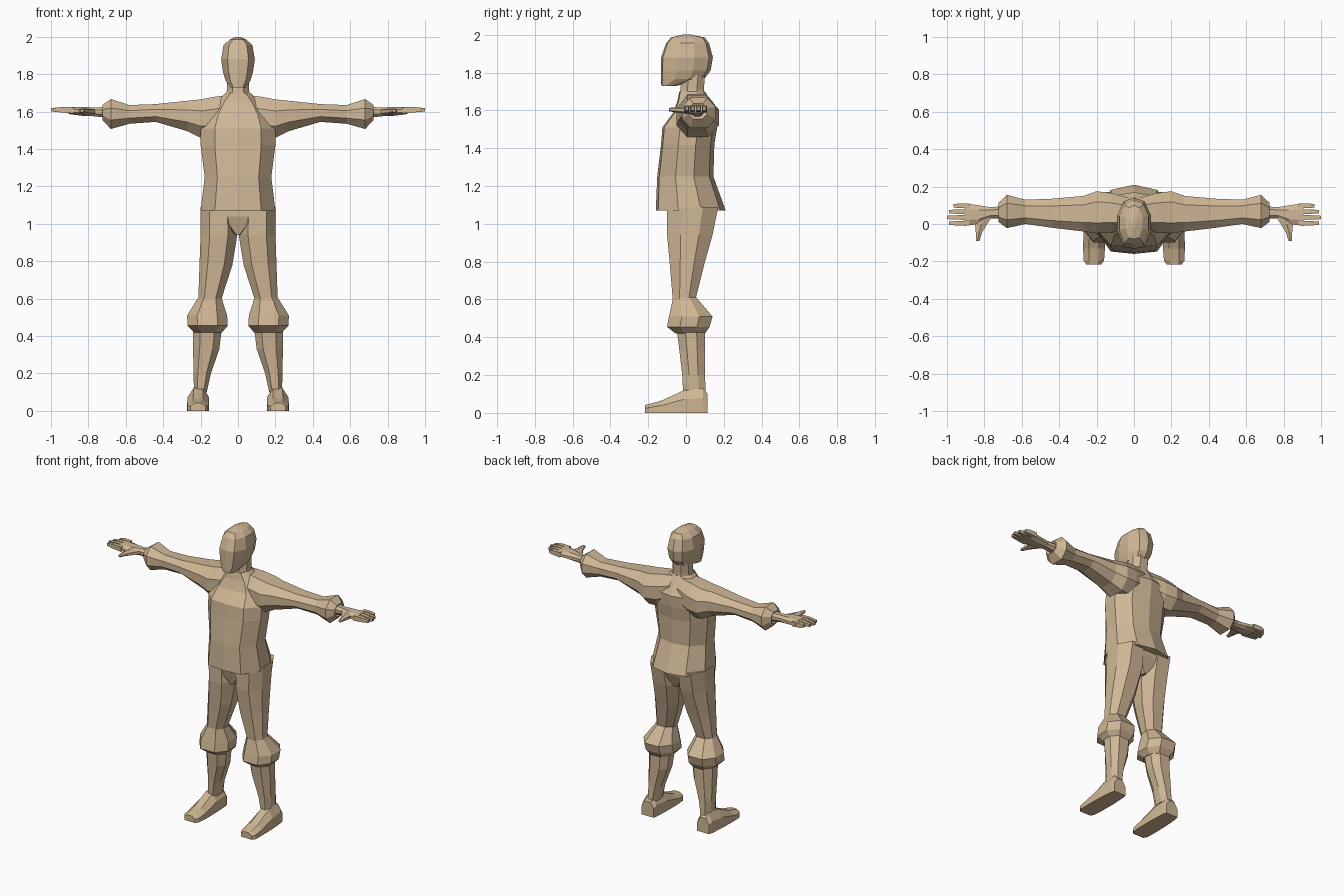
import bpy, bmesh
from mathutils import Vector

tan = bpy.data.materials.new("warm_tan")
tan.diffuse_color = (0.63, 0.475, 0.305, 1)

# Unit cross-sections (u, v in -1..1)
OCT = [(-.5, -1), (.5, -1), (1, -.4), (1, .4), (.5, 1), (-.5, 1), (-1, .4), (-1, -.4)]
BODY = [(-.62, -.93), (0, -1), (.62, -.93), (1, -.35), (1, .3), (.62, .85), (0, 1),
        (-.62, .85), (-1, .3), (-1, -.35)]
HEX = [(0, -1), (1, -.5), (1, .5), (0, 1), (-1, .5), (-1, -.5)]
SOLE = [(-1, -1), (1, -1), (1, .2), (.45, 1), (-.45, 1), (-1, .2)]
BOX = [(-1, -1), (1, -1), (1, 1), (-1, 1)]
ORDER = {"x": lambda t, u, v: (t, u, v),
         "y": lambda t, u, v: (u, t, v),
         "z": lambda t, u, v: (u, v, t)}


def loft(name, axis, shape, sections, mirror=False):
    """Skin a shape through sections (t, u_min, u_max, v_min, v_max) along an axis."""
    bm = bmesh.new()
    rings = []
    for t, u0, u1, v0, v1 in sections:
        rings.append([bm.verts.new(ORDER[axis](t, (u0 + u1) / 2 + a * (u1 - u0) / 2,
                                               (v0 + v1) / 2 + b * (v1 - v0) / 2))
                      for a, b in shape])
    n = len(shape)
    for r, s in zip(rings, rings[1:]):
        for i in range(n):
            j = (i + 1) % n
            bm.faces.new((r[i], r[j], s[j], s[i]))
    bm.faces.new(rings[0])
    bm.faces.new(rings[-1])
    bmesh.ops.recalc_face_normals(bm, faces=bm.faces[:])
    me = bpy.data.meshes.new(name)
    bm.to_mesh(me)
    bm.free()
    me.materials.append(tan)
    ob = bpy.data.objects.new(name, me)
    bpy.context.collection.objects.link(ob)
    if mirror:
        ob.modifiers.new("mirror", "MIRROR")
    return ob


def sym(rows):
    """Sections symmetric in x: (z, half_width, y_front, y_back)."""
    return [(z, -w, w, f, b) for z, w, f, b in rows]


# Tunic body, neck and head
loft("tunic", "z", BODY, sym([
    (1.07, .20, -.16, .21), (1.25, .178, -.152, .145), (1.42, .20, -.132, .15),
    (1.51, .20, -.125, .165), (1.585, .17, -.07, .17), (1.65, .12, -.045, .13),
    (1.70, .066, -.035, .10)]))
loft("neck", "z", OCT, sym([(1.66, .07, -.035, .10), (1.71, .06, -.03, .095),
                            (1.80, .06, -.02, .10)]))
loft("head", "z", BODY, sym([
    (1.73, .042, -.13, -.05), (1.765, .066, -.133, .095), (1.81, .08, -.133, .13),
    (1.88, .09, -.132, .142), (1.955, .077, -.105, .122), (1.985, .045, -.08, .10),
    (2.0, .01, -.02, .03)]))

# Pelvis wedge between the legs
loft("pelvis", "z", OCT, sym([(1.10, .19, -.10, .16), (1.04, .16, -.10, .155),
                              (.94, .015, -.07, .11)]))

# Sleeves with flared cuffs
loft("sleeve", "x", OCT, [
    (.03, -.03, .14, 1.50, 1.69), (.12, -.045, .165, 1.46, 1.68),
    (.20, -.05, .175, 1.46, 1.665), (.27, -.04, .15, 1.495, 1.658),
    (.44, -.02, .135, 1.545, 1.64), (.58, 0, .13, 1.535, 1.635),
    (.68, -.022, .156, 1.507, 1.667), (.725, .012, .112, 1.555, 1.635),
    (.715, .03, .095, 1.57, 1.62)], True)

# Hands: palm, four fingers, thumb
loft("palm", "x", OCT, [
    (.70, .03, .095, 1.567, 1.625), (.77, .03, .09, 1.575, 1.622),
    (.83, .0, .10, 1.577, 1.625), (.905, -.01, .11, 1.587, 1.625)], True)
for i, tip in enumerate((.99, 1.0, .99, .965)):
    y = .004 + i * .031
    loft("finger", "x", BOX, [
        (.88, y - .013, y + .013, 1.59, 1.623), (.94, y - .012, y + .012, 1.595, 1.625),
        (tip, y - .009, y + .009, 1.601, 1.618)], True)
loft("thumb", "y", HEX, [
    (.06, .745, .83, 1.577, 1.62), (.0, .785, .85, 1.582, 1.62),
    (-.045, .812, .846, 1.588, 1.618), (-.09, .826, .844, 1.595, 1.613)], True)

# Trouser legs with baggy gathers at the knee
loft("thigh", "z", OCT, [
    (1.09, .01, .20, -.10, .17), (.94, .004, .20, -.10, .14),
    (.78, .03, .206, -.085, .095), (.60, .088, .212, -.07, .05)], True)
loft("knee_gather", "z", OCT, [
    (.61, .09, .21, -.068, .055), (.51, .058, .272, -.09, .14),
    (.455, .055, .27, -.10, .125), (.42, .085, .235, -.055, .10)], True)
loft("shin", "z", OCT, [
    (.45, .085, .24, -.05, .10), (.33, .10, .24, -.035, .10),
    (.20, .145, .238, -.02, .10), (.10, .167, .235, -.015, .105)], True)

# Shoes
loft("shoe", "y", SOLE, [
    (.115, .165, .255, 0, .10), (.09, .16, .262, 0, .13), (-.01, .155, .27, 0, .12),
    (-.13, .155, .272, 0, .065), (-.195, .16, .27, 0, .047),
    (-.216, .175, .255, 0, .042)], True)
